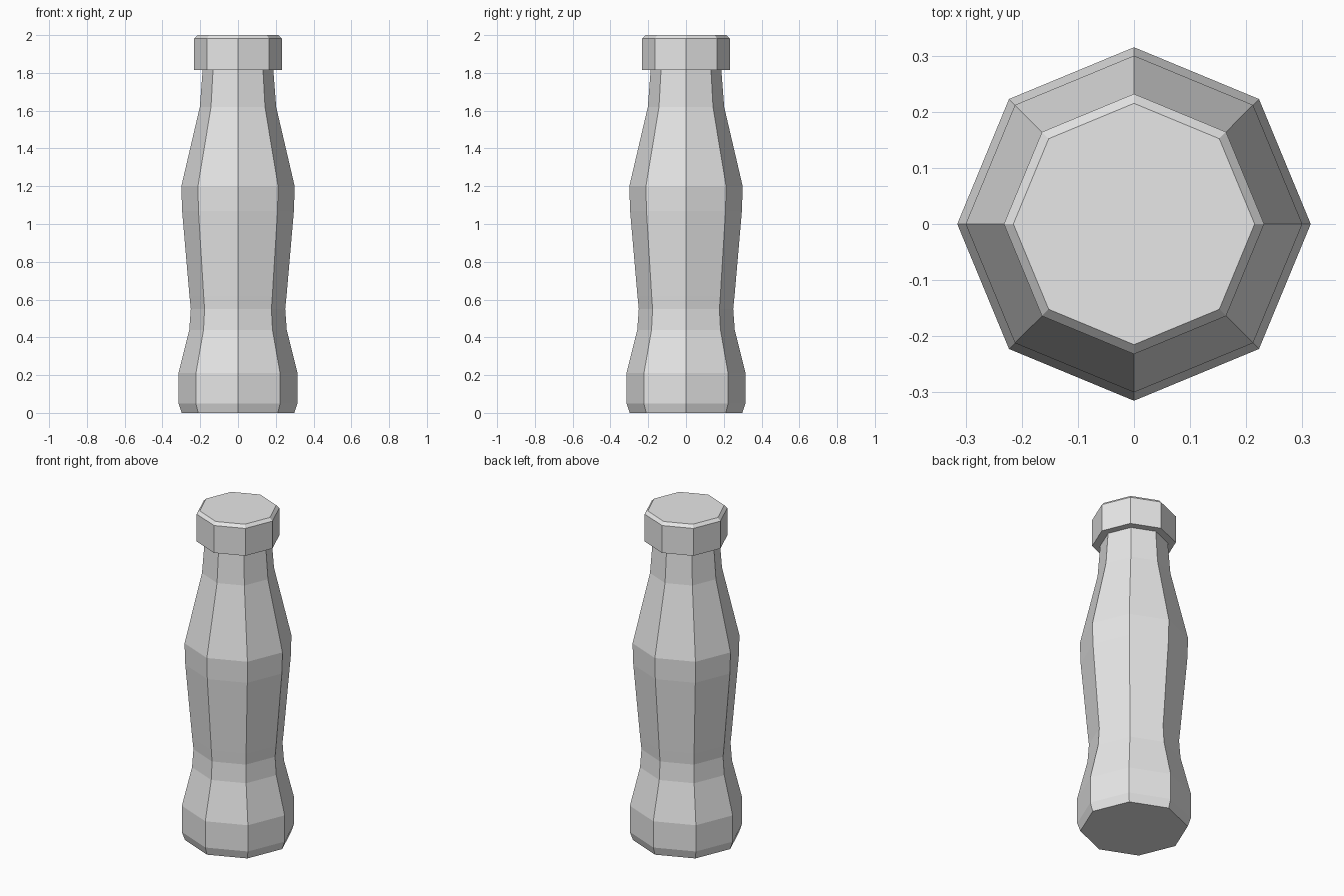
import bpy, bmesh
from math import cos, sin, tau

SIDES = 8

cube = bpy.data.objects.get("Cube")
if cube:
    bpy.data.objects.remove(cube, do_unlink=True)

grey = bpy.data.materials.new("light_grey")
grey.use_nodes = True
grey.diffuse_color = (0.8, 0.8, 0.8, 1)
grey.node_tree.nodes["Principled BSDF"].inputs["Base Color"].default_value = (0.8, 0.8, 0.8, 1)


def lathe(name, profile):
    """Closed, flat-faced turned solid from (radius, height) pairs, bottom to top."""
    bm = bmesh.new()
    rings = [[bm.verts.new((r * cos(tau * i / SIDES), r * sin(tau * i / SIDES), z))
              for i in range(SIDES)] for r, z in profile]
    for low, high in zip(rings, rings[1:]):
        for i in range(SIDES):
            j = (i + 1) % SIDES
            bm.faces.new((low[i], low[j], high[j], high[i]))
    bm.faces.new(rings[0][::-1])
    bm.faces.new(rings[-1])
    mesh = bpy.data.meshes.new(name)
    bm.to_mesh(mesh)
    bm.free()
    mesh.materials.append(grey)
    obj = bpy.data.objects.new(name, mesh)
    bpy.context.collection.objects.link(obj)
    return obj


# Bottle: chamfered foot, pinched waist, shoulder, tapering neck
lathe("bottle_body", [
    (0.298, 0), (0.315, 0.05), (0.315, 0.21), (0.258, 0.44), (0.25, 0.55),
    (0.257, 0.62), (0.296, 1.07), (0.3, 1.2), (0.202, 1.62), (0.186, 1.83),
])

# Cap: overhanging collar with a bevelled top edge
lathe("bottle_cap", [(0.232, 1.815), (0.232, 1.982), (0.215, 2.0)])
